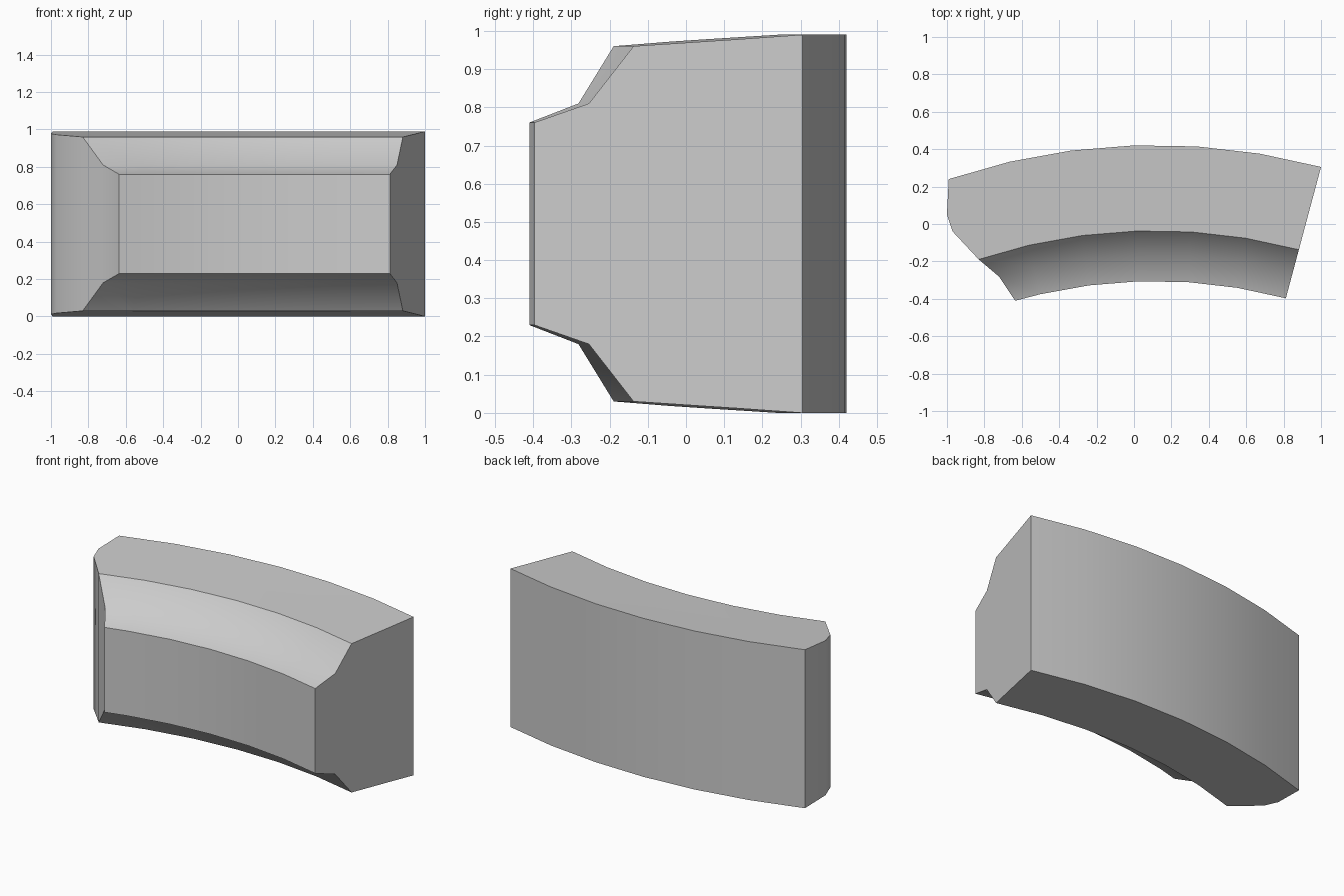
import bpy
import bmesh
from math import sin, cos, radians

cube = bpy.data.objects.get("Cube")
if cube:
    bpy.data.objects.remove(cube, do_unlink=True)

# Arc centre and sweep
CX, CY = 0.112, -3.009
RIGHT_END, STEPS, STEP = 15.0, 6, 5.62
HEIGHT = 0.99

# Cross-section from back to front: radius, inset from top and bottom, angle of the rounded end
SECTION = [
    (3.431, 0.0, -18.74),
    (3.255, 0.012, -19.98),
    (3.160, 0.018, -20.02),
    (2.973, 0.03, -18.48),
    (2.852, 0.18, -16.99),
    (2.704, 0.23, -16.04),
]

grey = bpy.data.materials.new("plain grey")
grey.use_nodes = True
colour = (0.6, 0.6, 0.6, 1)
grey.diffuse_color = colour
grey.node_tree.nodes["Principled BSDF"].inputs["Base Color"].default_value = colour

bm = bmesh.new()


def rail(radius, z, end_angle):
    """One curved row of vertices along the arc."""
    angles = [end_angle] + [RIGHT_END - STEP * i for i in range(STEPS - 1, -1, -1)]
    return [bm.verts.new((CX + radius * sin(radians(a)), CY + radius * cos(radians(a)), z))
            for a in angles]


# Upper profile front to back is closed by the mirrored lower profile
upper = [rail(r, HEIGHT - inset, a) for r, inset, a in SECTION]
lower = [rail(r, inset if inset != 0.18 else 0.18, a) for r, inset, a in SECTION]
loop = upper + lower[::-1]

# Curved skin
for row, following in zip(loop, loop[1:] + loop[:1]):
    for i in range(STEPS):
        bm.faces.new((row[i], row[i + 1], following[i + 1], following[i]))

# Rounded end in strips, straight end as one flat face
for k in range(len(SECTION) - 1):
    bm.faces.new((upper[k][0], upper[k + 1][0], lower[k + 1][0], lower[k][0]))
bm.faces.new([row[-1] for row in loop])

bmesh.ops.recalc_face_normals(bm, faces=bm.faces)
mesh = bpy.data.meshes.new("curved_block")
bm.to_mesh(mesh)
bm.free()
mesh.materials.append(grey)

block = bpy.data.objects.new("curved_block", mesh)
bpy.context.collection.objects.link(block)
bpy.ops.object.select_all(action="DESELECT")
block.select_set(True)
bpy.context.view_layer.objects.active = block
bpy.ops.object.shade_smooth_by_angle(angle=radians(35))
